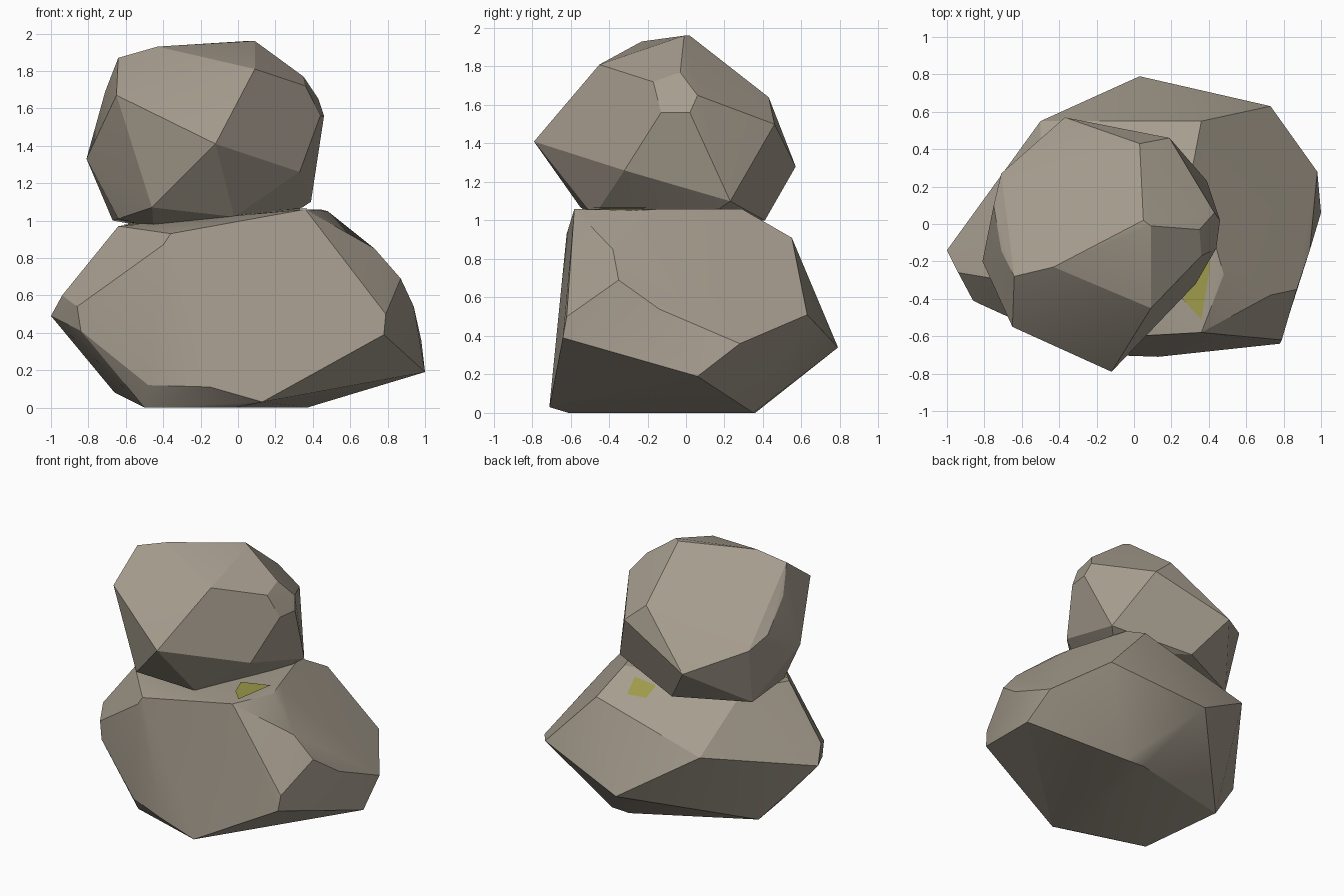
import bpy
import bmesh
import math
from mathutils import Vector
from mathutils.bvhtree import BVHTree

default_cube = bpy.data.objects.get("Cube")
if default_cube:
    bpy.data.objects.remove(default_cube, do_unlink=True)


def make_material(name, colour):
    material = bpy.data.materials.new(name)
    material.use_nodes = True
    material.diffuse_color = colour
    shader = next(n for n in material.node_tree.nodes if n.type == "BSDF_PRINCIPLED")
    shader.inputs["Base Color"].default_value = colour
    shader.inputs["Roughness"].default_value = 0.9
    return material


def corner(point):
    # corners are written in hundredths of a unit
    return Vector(point) / 100


def add_object(name, bm, material):
    mesh = bpy.data.meshes.new(name)
    bm.to_mesh(mesh)
    mesh.materials.append(material)
    obj = bpy.data.objects.new(name, mesh)
    bpy.context.collection.objects.link(obj)
    return obj


def make_boulder(name, groups, material):
    """Wrap chiselled corners in a convex hull and merge nearly flat facets."""
    bm = bmesh.new()
    for points in groups.values():
        for point in points:
            bm.verts.new(corner(point))
    hull = bmesh.ops.convex_hull(bm, input=bm.verts[:])
    inside = {g for g in hull["geom_interior"] + hull["geom_unused"]
              if isinstance(g, bmesh.types.BMVert)}
    bmesh.ops.delete(bm, geom=list(inside), context="VERTS")
    bmesh.ops.dissolve_limit(bm, angle_limit=math.radians(4),
                             verts=bm.verts[:], edges=bm.edges[:])
    bmesh.ops.recalc_face_normals(bm, faces=bm.faces[:])
    obj = add_object(name, bm, material)
    surface = BVHTree.FromBMesh(bm)
    bm.free()
    # soften only the shallow creases
    bpy.ops.object.select_all(action="DESELECT")
    obj.select_set(True)
    bpy.context.view_layer.objects.active = obj
    bpy.ops.object.shade_smooth_by_angle(angle=math.radians(20))
    return surface


def make_moss(name, outline, surface, material, lift=0.008):
    """Lay a thin patch on the boulder below by dropping its outline onto it."""
    bm = bmesh.new()
    verts = []
    for x, y in outline:
        start = corner((x, y, 300))
        hit, normal, _, _ = surface.ray_cast(start, Vector((0, 0, -1)))
        if hit is not None:
            verts.append(bm.verts.new(hit + normal * lift))
    if len(verts) > 2:
        bm.faces.new(verts)
        bmesh.ops.recalc_face_normals(bm, faces=bm.faces[:])
        add_object(name, bm, material)
    bm.free()


stone = make_material("warm grey stone", (0.38, 0.335, 0.27, 1))
moss = make_material("olive yellow moss", (0.34, 0.32, 0.07, 1))

# Wide lower boulder
lower_boulder = {
    "underside": [(37, 35, 0), (22, 36, 0), (-66, 8, 8), (-50, -47, 0), (-2, -61, 0)],
    "front": [(13, -71, 3), (-15, -70, 11), (-48, -56, 12), (78, -64, 39),
              (79, -62, 50), (36, -58, 106), (42, -58, 98),
              (-36, -62, 93), (-40, -62, 87)],
    "right_end": [(-86, -41, 54), (-84, -42, 41), (-100, -14, 49), (-94, -26, 60)],
    "left_end": [(100, 6, 19), (98, 28, 36), (94, -14, 54), (87, -35, 69), (73, -38, 85)],
    "back": [(3, 79, 34), (73, 63, 51), (36, 55, 91), (-50, 55, 68)],
    "top": [(48, -27, 105), (44, -13, 106), (31, 29, 106), (-64, -31, 97), (-50, 3, 99)],
}
lower_surface = make_boulder("lower_boulder", lower_boulder, stone)

# Smaller boulder balanced on top
upper_boulder = {
    "crown": [(5, 2, 196), (9, -1, 196), (-43, -23, 193), (-64, -28, 187), (9, -45, 181)],
    "front": [(-12, -79, 141), (-65, -55, 167), (-46, -55, 107), (-2, -48, 102),
              (33, -32, 126)],
    "left_side": [(35, -3, 177), (36, -17, 172), (44, -13, 156), (46, 2, 156),
                  (43, 6, 165), (39, 23, 110)],
    "right_side": [(-71, -14, 169), (-75, 10, 150), (-71, 27, 143), (-81, -20, 133)],
    "back": [(3, 43, 164), (19, 46, 150), (-37, 57, 128)],
    "underside": [(-67, 17, 100), (-17, 41, 100), (-45, -35, 96), (-64, -25, 101),
                  (25, 10, 101)],
}
make_boulder("upper_boulder", upper_boulder, stone)

# Moss caught in the joint between the boulders
moss_patches = {
    "front_moss": [(41, -20), (36, -51), (26, -40), (20, -25)],
    "back_moss": [(4, 30), (20, 32), (18, 44), (5, 40)],
    "side_moss": [(-61, -33), (-50, -38), (-45, -25), (-58, -25)],
}
for patch_name, outline in moss_patches.items():
    make_moss(patch_name, outline, lower_surface, moss)
